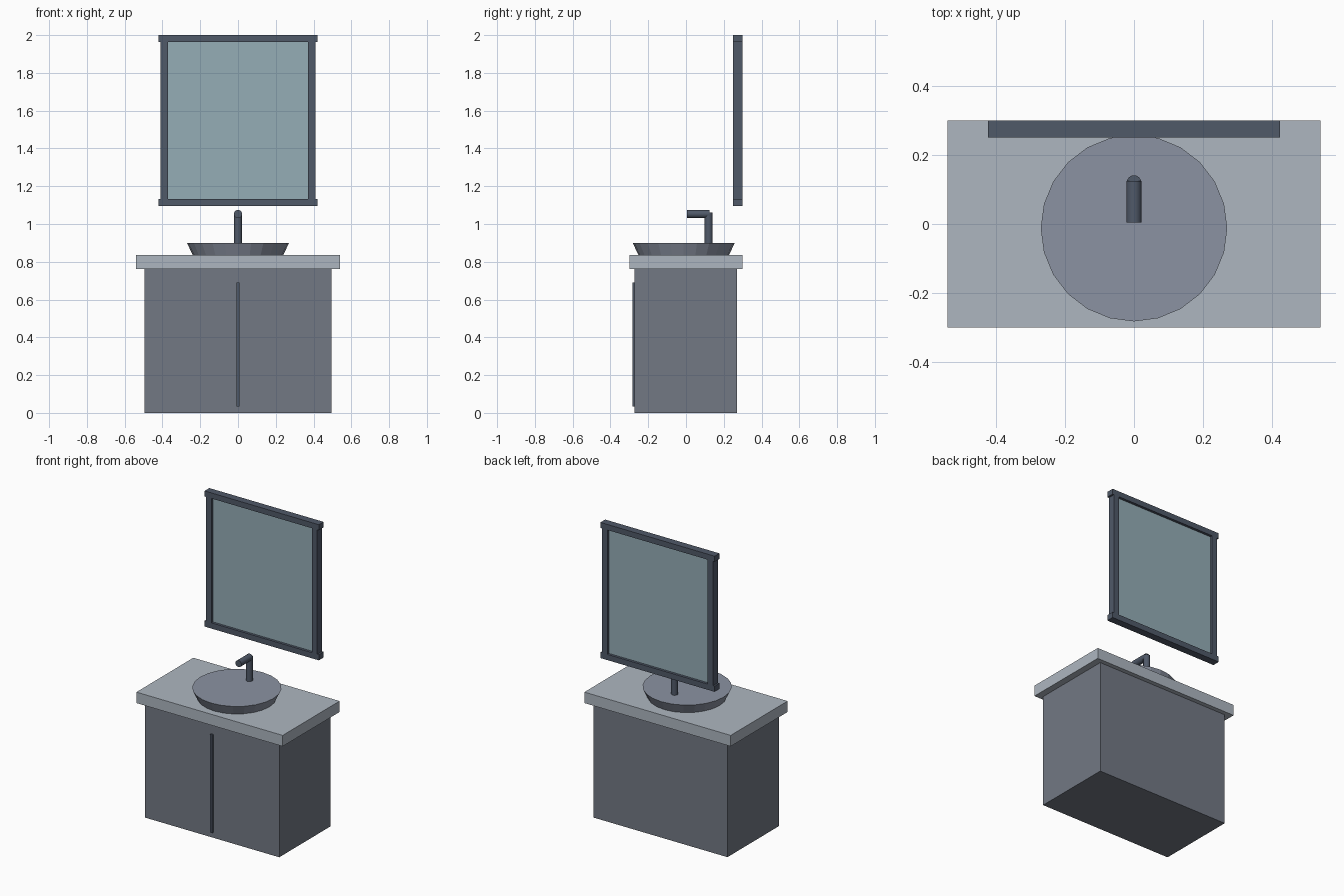
import bpy
from math import pi

if "Cube" in bpy.data.objects:
    bpy.data.objects.remove(bpy.data.objects["Cube"])


def material(name, color):
    m = bpy.data.materials.new(name)
    m.diffuse_color = (*color, 1)
    m.use_nodes = True
    m.node_tree.nodes["Principled BSDF"].inputs["Base Color"].default_value = m.diffuse_color
    return m


DARK = material("dark_metal", (0.08, 0.10, 0.14))
CABINET = material("cabinet_grey", (0.17, 0.19, 0.23))
STONE = material("light_stone", (0.42, 0.47, 0.53))
BASIN = material("basin_grey", (0.26, 0.29, 0.36))
GLASS = material("mirror_glass", (0.30, 0.42, 0.47))


def box(name, x, y, z, mat):
    """Box from (min, max) ranges on each axis."""
    ranges = (x, y, z)
    bpy.ops.mesh.primitive_cube_add(size=1, location=[(a + b) / 2 for a, b in ranges])
    ob = bpy.context.object
    ob.name = name
    ob.scale = [b - a for a, b in ranges]
    bpy.ops.object.transform_apply(location=False, rotation=False, scale=True)
    ob.data.materials.append(mat)
    return ob


def round_part(name, r1, r2, depth, loc, mat, sides=24, rot=(0, 0, 0), smooth=False):
    bpy.ops.mesh.primitive_cone_add(vertices=sides, radius1=r1, radius2=r2,
                                    depth=depth, location=loc, rotation=rot)
    ob = bpy.context.object
    ob.name = name
    ob.data.materials.append(mat)
    if smooth:
        bpy.ops.object.shade_smooth_by_angle()
    return ob


# Cabinet, centre pull strip and countertop
box("cabinet", (-0.495, 0.495), (-0.272, 0.27), (0, 0.763), CABINET)
box("door_pull", (-0.008, 0.008), (-0.283, -0.27), (0.035, 0.69), DARK)
box("countertop", (-0.54, 0.54), (-0.30, 0.30), (0.763, 0.836), STONE)

# Flared vessel basin
round_part("basin", 0.24, 0.27, 0.064, (0, -0.012, 0.868), BASIN)

# Tap: upright post and forward spout
round_part("tap_post", 0.021, 0.021, 0.20, (0, 0.12, 0.96), DARK, 16, smooth=True)
round_part("tap_spout", 0.022, 0.022, 0.12, (0, 0.065, 1.053), DARK, 16,
           rot=(pi / 2, 0, 0), smooth=True)

# Mirror frame: rails overhang the stiles slightly
for name, z in (("top", (1.963, 2.0)), ("bottom", (1.095, 1.133))):
    box(f"mirror_{name}_rail", (-0.422, 0.422), (0.25, 0.30), z, DARK)
for name, x in (("left", (-0.41, -0.37)), ("right", (0.37, 0.41))):
    box(f"mirror_{name}_stile", x, (0.25, 0.30), (1.133, 1.963), DARK)

# Recessed glass pane
box("mirror_glass", (-0.375, 0.375), (0.267, 0.283), (1.128, 1.968), GLASS)
